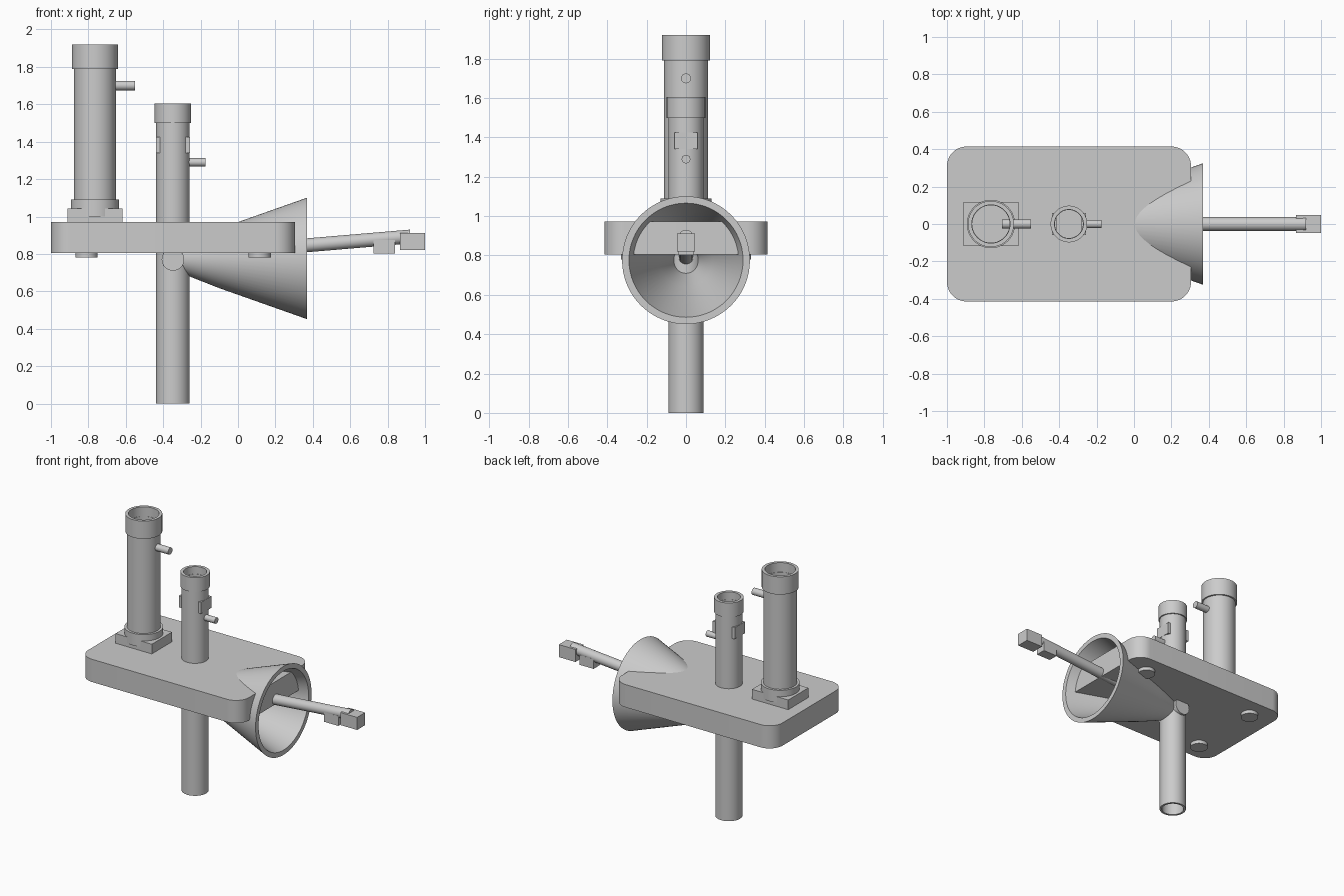
import bpy, bmesh, math
from mathutils import Matrix, Vector

if "Cube" in bpy.data.objects:
    bpy.data.objects.remove(bpy.data.objects["Cube"])

grey = bpy.data.materials.new("plain grey")
grey.diffuse_color = (0.6, 0.6, 0.6, 1)
grey.use_nodes = True
grey.node_tree.nodes["Principled BSDF"].inputs["Base Color"].default_value = grey.diffuse_color


def finish(name, bm, smooth=True):
    bmesh.ops.recalc_face_normals(bm, faces=bm.faces)
    me = bpy.data.meshes.new(name)
    bm.to_mesh(me)
    bm.free()
    ob = bpy.data.objects.new(name, me)
    bpy.context.collection.objects.link(ob)
    me.materials.append(grey)
    if smooth:
        bpy.ops.object.select_all(action='DESELECT')
        ob.select_set(True)
        bpy.context.view_layer.objects.active = ob
        bpy.ops.object.shade_smooth_by_angle(angle=math.radians(30))
    return ob


def lathe(name, profile, matrix, n=64):
    """Revolve a closed (radius, height) loop around local z."""
    bm = bmesh.new()
    rings = [[bm.verts.new((r * math.cos(a), r * math.sin(a), h))
              for a in (2 * math.pi * i / n for i in range(n))] for r, h in profile]
    for k, ring in enumerate(rings):
        nxt = rings[(k + 1) % len(rings)]
        for i in range(n):
            j = (i + 1) % n
            bm.faces.new((ring[i], ring[j], nxt[j], nxt[i]))
    bm.transform(matrix)
    return finish(name, bm)


def tube(name, x, r_out, r_in, z0, z1):
    return lathe(name, [(r_out, z0), (r_out, z1), (r_in, z1), (r_in, z0)],
                 Matrix.Translation((x, 0, 0)))


def rod(name, a, b, r, n=32):
    a, b = Vector(a), Vector(b)
    bm = bmesh.new()
    rot = (b - a).to_track_quat('Z', 'Y').to_matrix().to_4x4()
    bmesh.ops.create_cone(bm, cap_ends=True, segments=n, radius1=r, radius2=r,
                          depth=(b - a).length,
                          matrix=Matrix.Translation((a + b) / 2) @ rot)
    return finish(name, bm)


def box(name, x0, x1, y0, y1, z0, z1):
    bm = bmesh.new()
    bmesh.ops.create_cube(bm, size=1, matrix=Matrix.Translation(
        ((x0 + x1) / 2, (y0 + y1) / 2, (z0 + z1) / 2))
        @ Matrix.Diagonal((x1 - x0, y1 - y0, z1 - z0, 1)))
    return finish(name, bm, False)


# base plate with rounded corners
bm = bmesh.new()
rad, outline = 0.105, []
for cx, cy, start in ((0.305 - rad, 0.414 - rad, 0), (-1 + rad, 0.414 - rad, 90),
                      (-1 + rad, -0.414 + rad, 180), (0.305 - rad, -0.414 + rad, 270)):
    for i in range(13):
        a = math.radians(start + 90 * i / 12)
        outline.append(bm.verts.new((cx + rad * math.cos(a), cy + rad * math.sin(a), 0.805)))
face = bm.faces.new(outline)
top = bmesh.ops.extrude_face_region(bm, geom=[face], use_keep_orig=True)
bmesh.ops.translate(bm, vec=(0, 0, 0.167),
                    verts=[g for g in top["geom"] if isinstance(g, bmesh.types.BMVert)])
finish("base_plate", bm)

# feet
for x in (-0.81, 0.115):
    for y in (-0.27, 0.27):
        rod("foot", (x, y, 0.78), (x, y, 0.81), 0.06)

# tall rear tube with its mount
TX = -0.765
box("tall_tube_mount", TX - 0.147, TX + 0.147, -0.117, 0.117, 0.97, 1.043)
tube("tall_tube_collar", TX, 0.129, 0.1, 1.0, 1.09)
tube("tall_tube", TX, 0.112, 0.1, 0.97, 1.85)
tube("tall_tube_cap", TX, 0.123, 0.102, 1.79, 1.92)
rod("tall_tube_peg", (-0.705, 0, 1.7), (-0.55, 0, 1.7), 0.025)

# long tube passing through the plate
SX = -0.348
tube("long_tube", SX, 0.09, 0.075, 0, 1.55)
tube("long_tube_cap", SX, 0.098, 0.077, 1.5, 1.605)
rod("long_tube_peg", (-0.275, 0, 1.29), (-0.175, 0, 1.29), 0.022)
for s in (-1, 1):
    xs = sorted((SX + s * 0.066, SX + s * 0.0905))
    box("long_tube_side_plate", xs[0], xs[1], -0.059, 0.059, 1.34, 1.425)
rod("cross_pin", (SX, -0.105, 0.77), (SX, 0.105, 0.77), 0.06)

# horn opening toward +x
lathe("horn", [(0.07, -0.32), (0.1, -0.25), (0.159, -0.1), (0.325, 0.37),
               (0.29, 0.37), (0.135, -0.08), (0.07, -0.24), (0.055, -0.32)],
      Matrix.Translation((0, 0, 0.776)) @ Matrix.Rotation(math.radians(90), 4, 'Y'))

# tilted arm with end blocks
rod("arm", (-0.26, 0, 0.793), (0.922, 0, 0.893), 0.037)
box("arm_lower_block", 0.725, 0.84, -0.037, 0.037, 0.803, 0.875)
box("arm_end_block", 0.865, 1.0, -0.047, 0.047, 0.82, 0.912)
